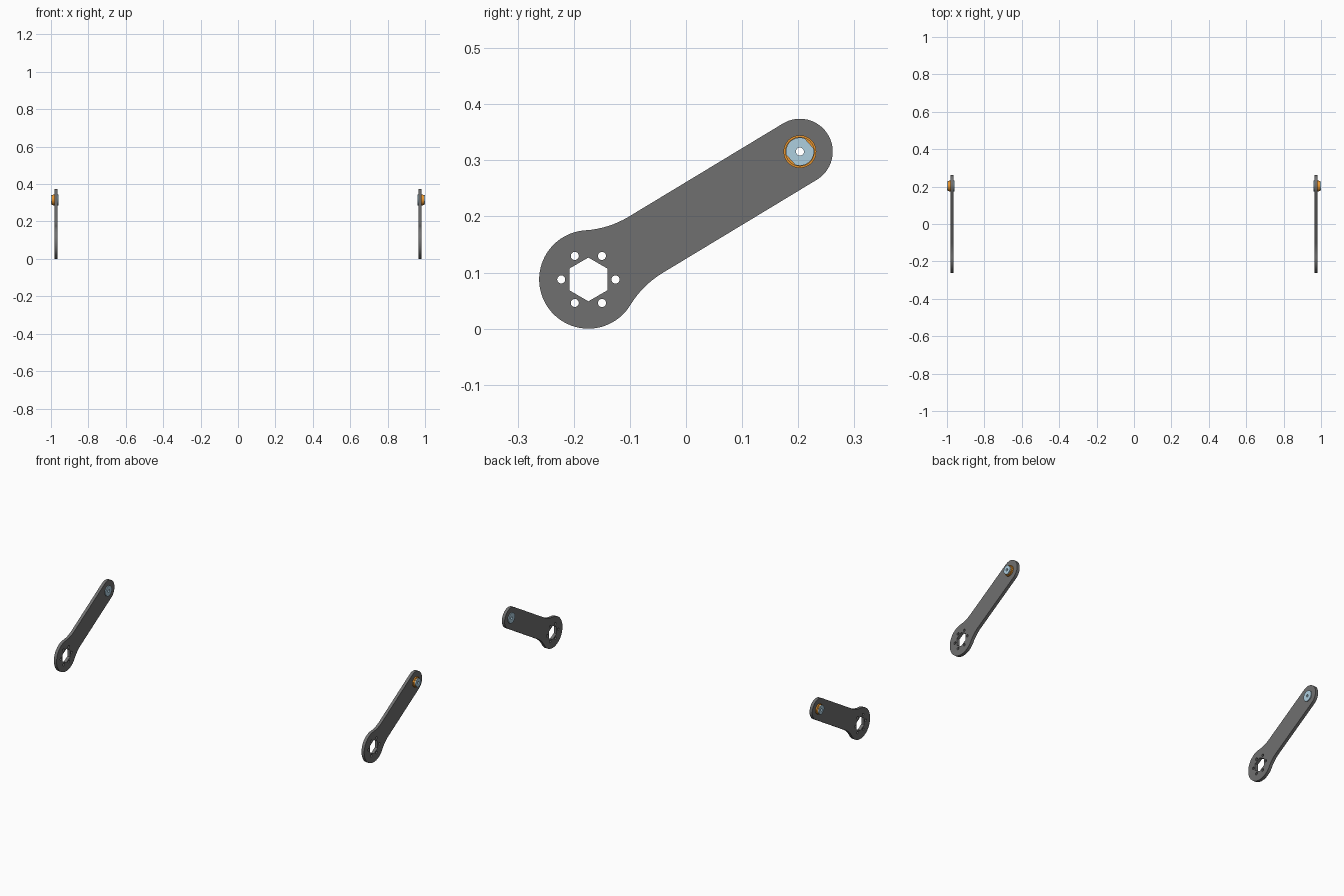
import bpy, bmesh
from math import sin, cos, atan2, sqrt, pi, radians, hypot

if "Cube" in bpy.data.objects:
    bpy.data.objects.remove(bpy.data.objects["Cube"])

BIG = (-0.174, 0.0877)      # hex end centre (y, z)
TIP = (0.203, 0.3155)       # pin end centre (y, z)


def material(name, rgb):
    m = bpy.data.materials.new(name)
    m.diffuse_color = (*rgb, 1)
    m.use_nodes = True
    m.node_tree.nodes["Principled BSDF"].inputs["Base Color"].default_value = m.diffuse_color
    return m


GREY = material("dark_steel", (0.16, 0.16, 0.16))
BLUE = material("pale_blue_metal", (0.42, 0.62, 0.74))
ORANGE = material("orange_bronze", (0.8, 0.3, 0.03))


def arc(c, r, a0, a1, n):
    return [(c[0] + r * cos(a0 + (a1 - a0) * i / n),
             c[1] + r * sin(a0 + (a1 - a0) * i / n)) for i in range(n + 1)]


def circle(c, r, n=48, turn=0.0):
    return arc(c, r, turn, turn + 2 * pi, n)[:-1]


def prism(name, loops, x0, x1, side, mat):
    """Extrude closed (y, z) loops from |x| = x0 to x1; inner loops become holes."""
    cu = bpy.data.curves.new(name, 'CURVE')
    cu.dimensions = '2D'
    cu.fill_mode = 'BOTH'
    cu.extrude = (x1 - x0) / 2
    for pts in loops:
        s = cu.splines.new('POLY')
        s.points.add(len(pts) - 1)
        for p, (u, v) in zip(s.points, pts):
            p.co = (u, v, 0, 1)
        s.use_cyclic_u = True
    tmp = bpy.data.objects.new(name + "_curve", cu)
    bpy.context.collection.objects.link(tmp)
    bpy.context.view_layer.update()
    dg = bpy.context.evaluated_depsgraph_get()
    me = bpy.data.meshes.new_from_object(tmp.evaluated_get(dg))
    bpy.data.objects.remove(tmp)
    bm = bmesh.new()
    bm.from_mesh(me)
    bmesh.ops.remove_doubles(bm, verts=bm.verts, dist=1e-5)
    bmesh.ops.recalc_face_normals(bm, faces=bm.faces)
    bm.to_mesh(me)
    bm.free()
    me.name = name
    me.materials.clear()
    me.materials.append(mat)
    ob = bpy.data.objects.new(name, me)
    bpy.context.collection.objects.link(ob)
    ob.rotation_euler = (pi / 2, 0, pi / 2)
    ob.location.x = side * (x0 + x1) / 2
    bpy.ops.object.select_all(action='DESELECT')
    ob.select_set(True)
    bpy.context.view_layer.objects.active = ob
    bpy.ops.object.shade_smooth_by_angle(angle=radians(30))


# Arm outline: round tip, straight sides, filleted into the large round end
R, W, F = 0.0877, 0.0585, 0.17
dy, dz = TIP[0] - BIG[0], TIP[1] - BIG[1]
length, tilt = hypot(dy, dz), atan2(dz, dy)
u0 = sqrt((R + F) ** 2 - (W + F) ** 2)
phi = atan2(W + F, u0)
outline = (arc((length, 0), W, -pi / 2, pi / 2, 32)
           + arc((u0, W + F), F, -pi / 2, phi - pi, 8)
           + arc((0, 0), R, phi, 2 * pi - phi, 48)[1:-1]
           + arc((u0, -W - F), F, pi - phi, pi / 2, 8))
outline = [(BIG[0] + u * cos(tilt) - v * sin(tilt),
            BIG[1] + u * sin(tilt) + v * cos(tilt)) for u, v in outline]
hex_hole = circle(BIG, 0.039, 6, pi / 2)
bolt_holes = [circle(p, 0.0072, 20) for p in circle(BIG, 0.0484, 6)]

# Pin shaft section: circle with two opposite flats
flat = math_half = atan2(sqrt(0.025 ** 2 - 0.022 ** 2), 0.022)
n0 = radians(42)
shaft = (arc(TIP, 0.025, n0 + flat, n0 + pi - flat, 20)
         + arc(TIP, 0.025, n0 + pi + flat, n0 + 2 * pi - flat, 20))
bore = circle(TIP, 0.0072, 20)

for label, s in (("left", -1), ("right", 1)):
    prism(label + "_arm_plate", [outline, hex_hole, circle(TIP, 0.0255)] + bolt_holes,
          0.965, 0.982, s, GREY)
    # Blue pin with flat inner head and double-flat shaft
    prism(label + "_pin_head", [circle(TIP, 0.029), bore], 0.960, 0.965, s, BLUE)
    prism(label + "_pin_shaft", [shaft, bore], 0.965, 1.0, s, BLUE)
    # Orange stepped bushing on the outer face
    prism(label + "_bushing_flange", [circle(TIP, 0.0292), shaft], 0.982, 0.989, s, ORANGE)
    prism(label + "_bushing_collar", [circle(TIP, 0.0262), shaft], 0.989, 0.995, s, ORANGE)
